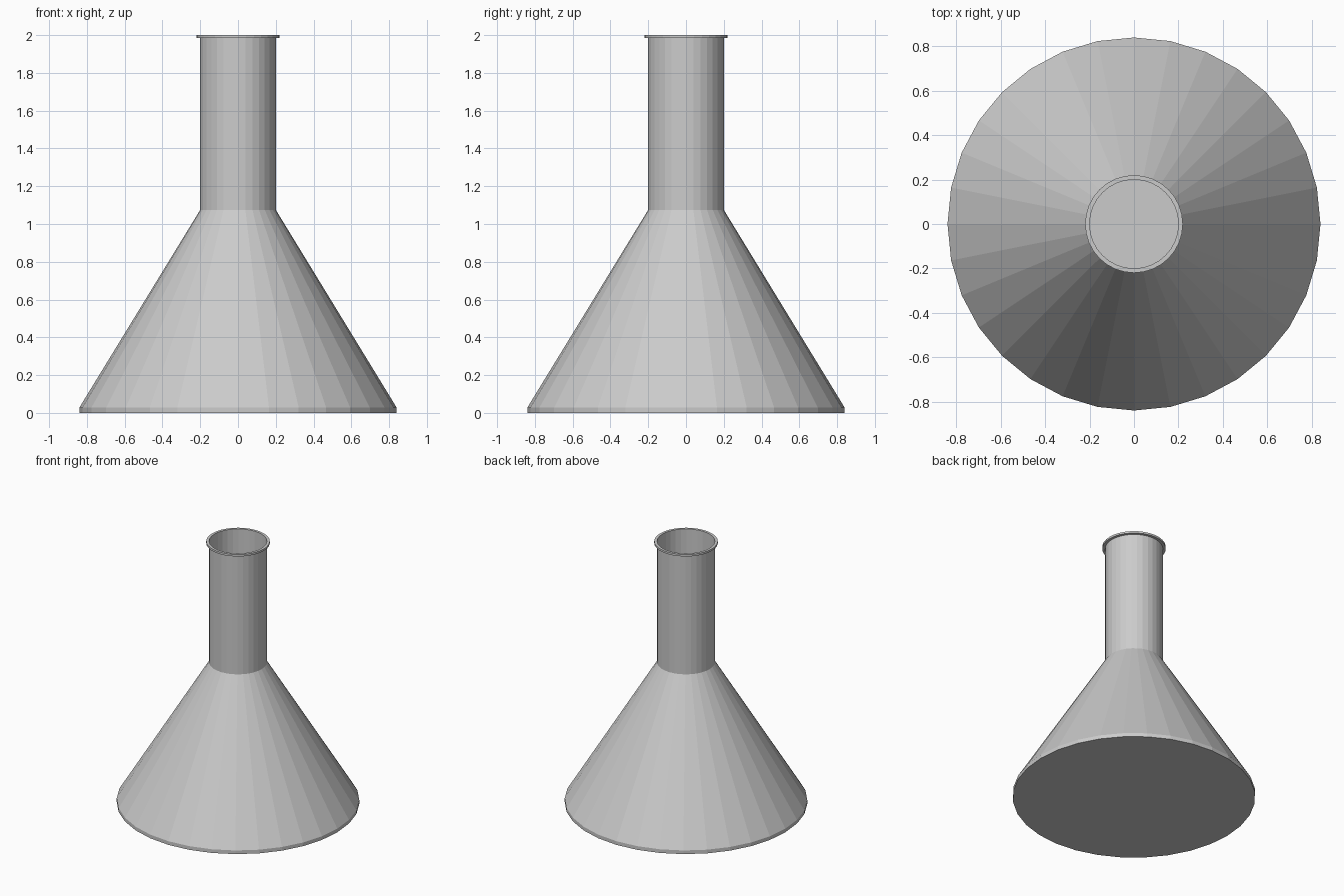
import bpy, bmesh
from math import cos, sin, tau

if "Cube" in bpy.data.objects:
    bpy.data.objects.remove(bpy.data.objects["Cube"])

SIDES = 32


def lathe(name, profile, floor=False, closed=False):
    """Revolve (radius, height) points around z with flat facets."""
    bm = bmesh.new()
    rings = [[bm.verts.new((r * cos(tau * i / SIDES), r * sin(tau * i / SIDES), z))
              for i in range(SIDES)] for r, z in profile]
    pairs = list(zip(rings, rings[1:]))
    if closed:
        pairs.append((rings[-1], rings[0]))
    for low, high in pairs:
        for i in range(SIDES):
            j = (i + 1) % SIDES
            bm.faces.new((low[i], low[j], high[j], high[i]))
    if floor:
        bm.faces.new(rings[0][::-1])
    mesh = bpy.data.meshes.new(name)
    bm.to_mesh(mesh)
    bm.free()
    obj = bpy.data.objects.new(name, mesh)
    bpy.context.collection.objects.link(obj)
    return obj


# Thin-walled flask: floor, short foot, cone and open neck
lathe("flask_body", [(0.84, 0), (0.84, 0.028), (0.2, 1.075), (0.2, 1.985)], floor=True)

# Flat lip around the mouth
lathe("flask_rim", [(0.2, 1.985), (0.22, 1.985), (0.22, 2.0), (0.2, 2.0)], closed=True)
